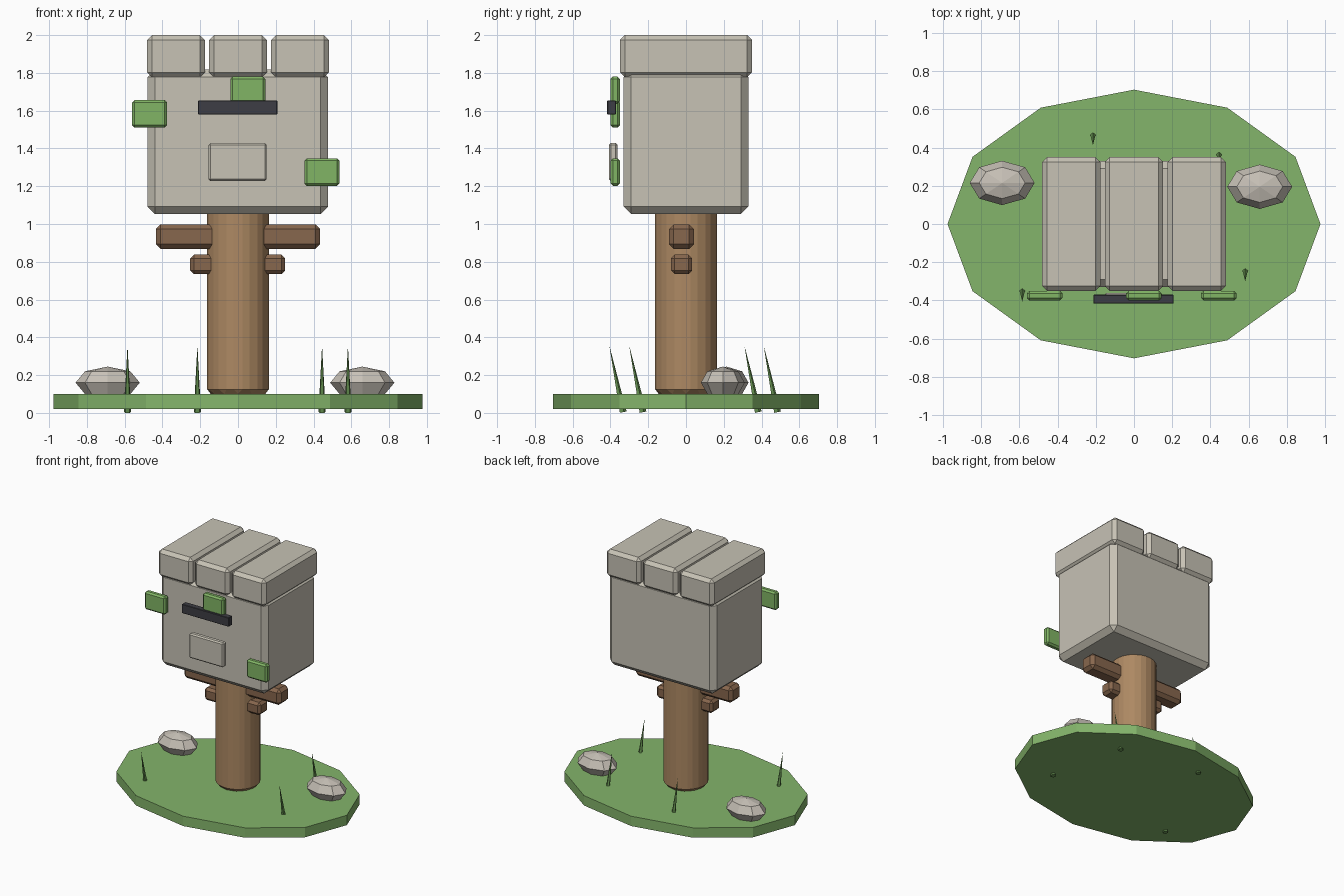
import bpy
from math import pi

if "Cube" in bpy.data.objects:
    bpy.data.objects.remove(bpy.data.objects["Cube"], do_unlink=True)


def material(name, r, g, b):
    mat = bpy.data.materials.new(name)
    mat.use_nodes = True
    mat.diffuse_color = (r, g, b, 1)
    mat.node_tree.nodes["Principled BSDF"].inputs["Base Color"].default_value = (r, g, b, 1)
    return mat


STONE = material("warm stone", .57, .54, .46)
ROCK = material("pale rock", .57, .53, .47)
WOOD = material("trunk brown", .42, .25, .125)
BARK = material("branch brown", .245, .135, .075)
GRASS = material("meadow green", .23, .46, .145)
LEAF = material("leaf green", .22, .46, .13)
BLADE = material("blade green", .13, .28, .08)
DARK = material("charcoal", .048, .048, .058)


def finish(name, mat, bevel=0):
    """Name and colour the active object, bake its scale and chamfer its edges."""
    obj = bpy.context.object
    obj.name = name
    obj.data.materials.append(mat)
    bpy.ops.object.transform_apply(location=False, rotation=False, scale=True)
    if bevel:
        mod = obj.modifiers.new("chamfer", 'BEVEL')
        mod.width = bevel
        mod.segments = 1
        mod.limit_method = 'NONE'
    return obj


def box(name, mat, x, y, z, bevel=0):
    """Box given by its (min, max) range on each axis."""
    ranges = (x, y, z)
    bpy.ops.mesh.primitive_cube_add(size=1, location=[(a + b) / 2 for a, b in ranges])
    bpy.context.object.scale = [b - a for a, b in ranges]
    return finish(name, mat, bevel)


# Oval ground slab
bpy.ops.mesh.primitive_cylinder_add(vertices=12, radius=1, depth=.08, location=(0, 0, .06))
bpy.context.object.scale = (.976, .703, 1)
finish("ground", GRASS)

# Trunk and stub branches
bpy.ops.mesh.primitive_cylinder_add(vertices=12, radius=.17, depth=1, location=(0, 0, .6))
finish("trunk", WOOD, .025)
box("upper_branch", BARK, (-.435, .435), (-.09, .042), (.868, .998), .025)
box("lower_branch", BARK, (-.253, .25), (-.08, .033), (.735, .838), .02)

# Stone block with three capping slabs
box("block", STONE, (-.48, .477), (-.33, .33), (1.053, 1.817), .04)
for side, cx in (("right", -.328), ("middle", 0), ("left", .328)):
    box("cap_" + side, STONE, (cx - .153, cx + .153), (-.35, .35), (1.777, 2), .026)

# Front slot and plaque
box("slot", DARK, (-.212, .208), (-.417, -.37), (1.58, 1.653), .003)
box("plaque", STONE, (-.156, .152), (-.408, -.362), (1.228, 1.428), .01)

# Leaf tiles
for side, lx, lz in (("right", -.468, 1.583), ("middle", .052, 1.708), ("left", .444, 1.275)):
    box("leaf_" + side, LEAF, (lx - .093, lx + .093), (-.4, -.35),
        (lz - .073, lz + .073), .013)

# Rocks
for side, rx, ry in (("right", -.69, .215), ("left", .658, .195)):
    bpy.ops.mesh.primitive_uv_sphere_add(segments=8, ring_count=4, radius=1,
                                         location=(rx, ry, .16))
    bpy.context.object.scale = (.17, .116, .085)
    finish("rock_" + side, ROCK)

# Leaning grass blades
for i, (gx, gy) in enumerate(((-.585, -.37), (.582, -.265), (.445, .345), (-.215, .447))):
    bpy.ops.mesh.primitive_cone_add(vertices=5, radius1=.02, radius2=0, depth=.36,
                                    location=(gx, gy, .18), rotation=(.2, 0, 0))
    finish(f"grass_blade_{i + 1}", BLADE)
